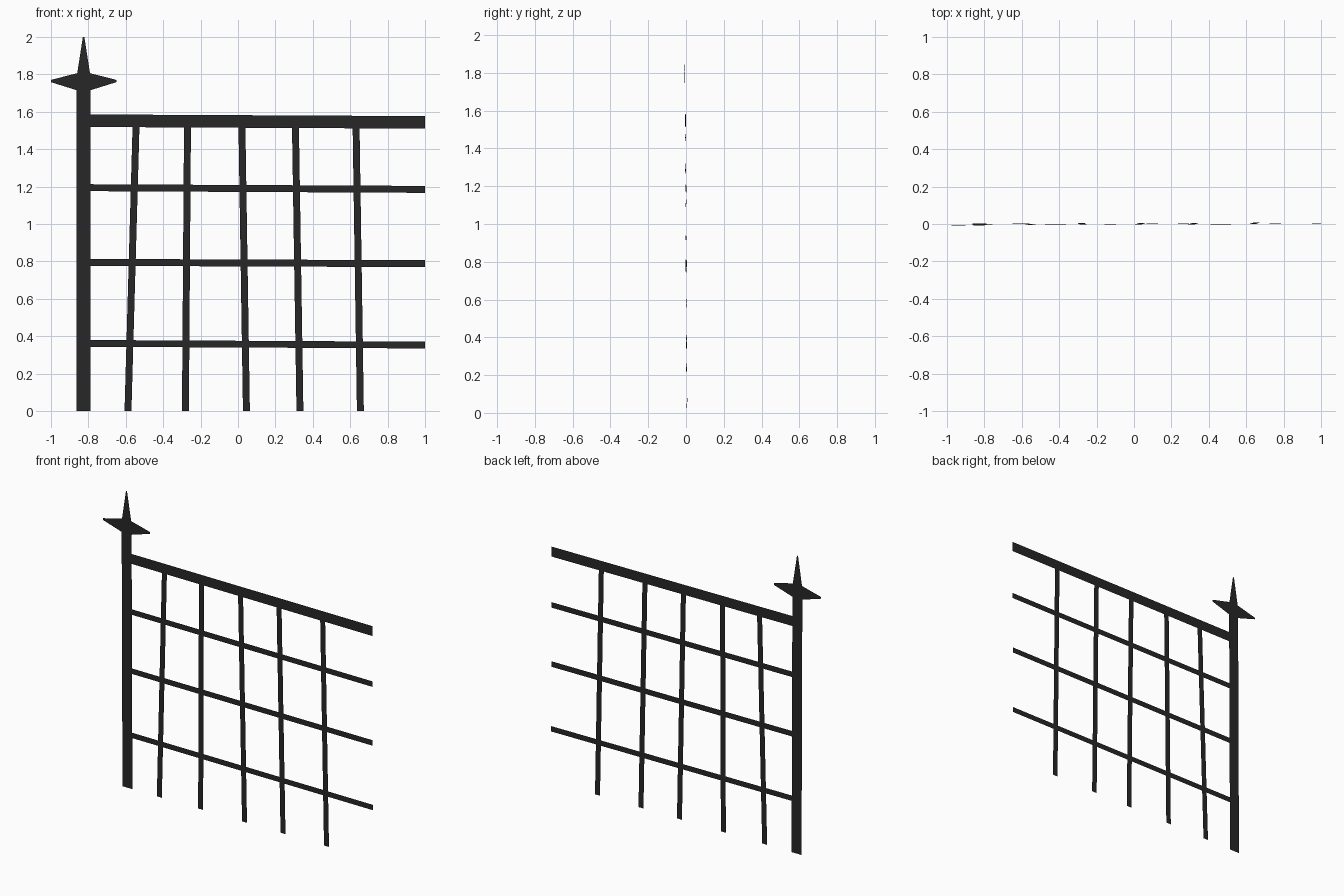
import bpy

if "Cube" in bpy.data.objects:
    bpy.data.objects.remove(bpy.data.objects["Cube"])

iron = bpy.data.materials.new("dark_iron")
iron.diffuse_color = (0.02, 0.02, 0.02, 1)
iron.use_nodes = True
iron.node_tree.nodes["Principled BSDF"].inputs["Base Color"].default_value = iron.diffuse_color


def sheet(name, outline):
    """Flat cut-out part from an (x, z) outline, on the slightly leaning fence plane."""
    verts = [(x, 0.003 * x - 0.005 * (z - 1), z) for x, z in outline]
    mesh = bpy.data.meshes.new(name)
    mesh.from_pydata(verts, [], [list(range(len(verts)))])
    mesh.materials.append(iron)
    obj = bpy.data.objects.new(name, mesh)
    bpy.context.collection.objects.link(obj)
    return obj


POST_X, POST_HALF = -0.825, 0.037
POST_L, POST_R = POST_X - POST_HALF, POST_X + POST_HALF

# End post
sheet("post", [(POST_L, 0), (POST_R, 0), (POST_R, 1.715), (POST_L, 1.715)])

# Four-pointed finial, mirrored about the post axis
half = [(0.037, 1.715), (0.175, 1.758), (0.175, 1.77), (0.034, 1.806), (0.004, 2.0)]
sheet("finial", [(POST_X + x, z) for x, z in half]
      + [(POST_X - x, z) for x, z in reversed(half)])

# Horizontal rails: centre height at left, at right, and width
rails = {"top_rail": (1.552, 1.543, 0.067), "upper_rail": (1.194, 1.185, 0.037),
         "middle_rail": (0.795, 0.788, 0.037), "lower_rail": (0.362, 0.353, 0.036)}
for name, (zl, zr, w) in rails.items():
    h = w / 2
    sheet(name, [(POST_R, zl - h), (1, zr - h), (1, zr + h), (POST_R, zl + h)])

# Slightly crooked pickets: bottom and top centre x
pickets = [(-0.588, -0.545), (-0.281, -0.27), (0.045, 0.021), (0.331, 0.307), (0.654, 0.631)]
for i, (xb, xt) in enumerate(pickets, 1):
    h = 0.0185
    sheet(f"picket_{i}", [(xb - h, 0), (xb + h, 0), (xt + h, 1.52), (xt - h, 1.52)])
